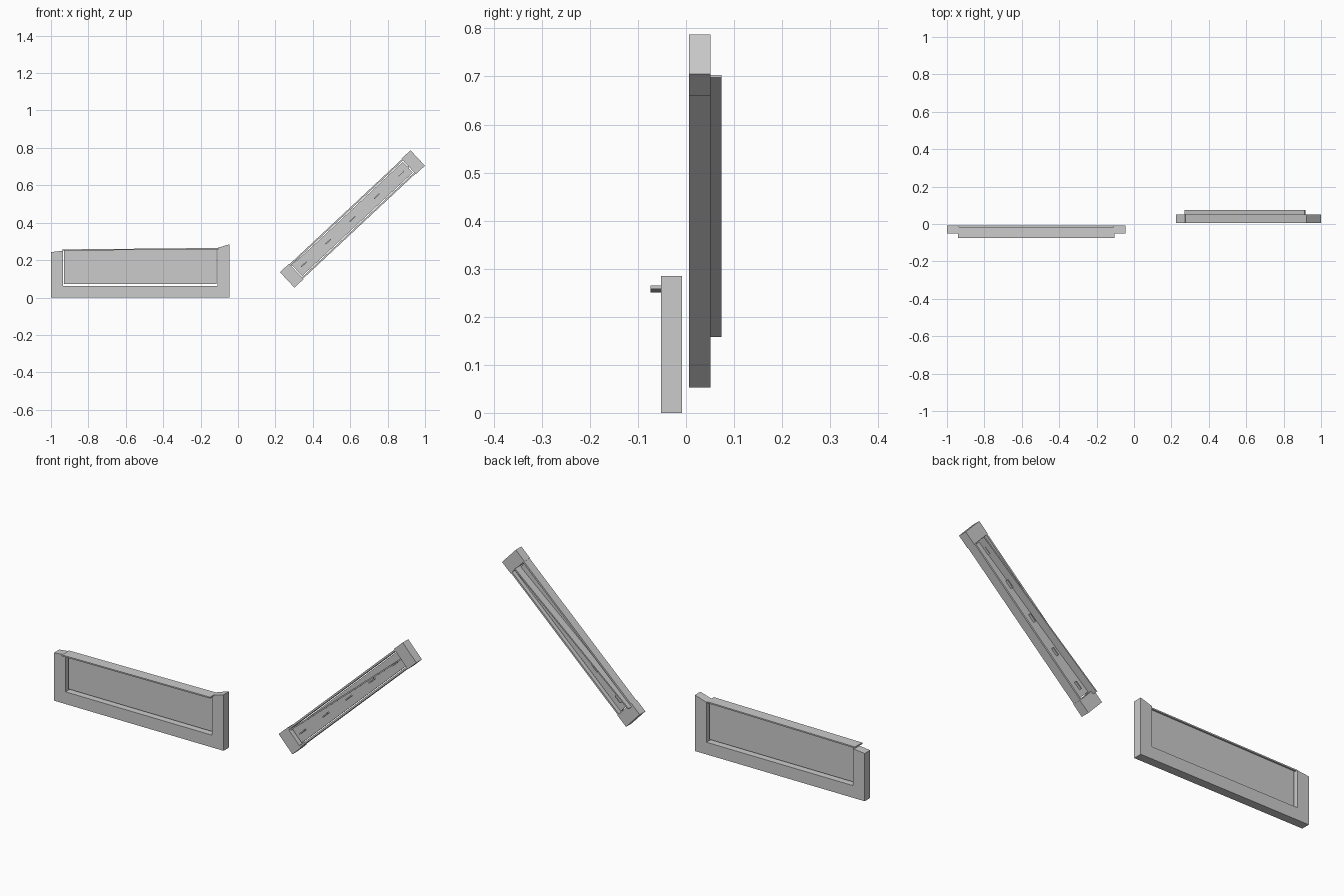
import bpy, bmesh, math

if "Cube" in bpy.data.objects:
    bpy.data.objects.remove(bpy.data.objects["Cube"])

grey = bpy.data.materials.new("plain_grey")
grey.diffuse_color = (0.6, 0.6, 0.6, 1)
grey.use_nodes = True
grey.node_tree.nodes["Principled BSDF"].inputs["Base Color"].default_value = grey.diffuse_color


def prism(name, profile, y0, y1, place=lambda a, b: (a, b)):
    """Extrude a 2D profile (drawn in the front plane) from y0 to y1."""
    bm = bmesh.new()
    pts = [place(a, b) for a, b in profile]
    front = [bm.verts.new((x, y0, z)) for x, z in pts]
    back = [bm.verts.new((x, y1, z)) for x, z in pts]
    n = len(pts)
    bm.faces.new(front)
    bm.faces.new(back[::-1])
    for i in range(n):
        j = (i + 1) % n
        bm.faces.new((front[j], front[i], back[i], back[j]))
    bmesh.ops.recalc_face_normals(bm, faces=bm.faces)
    me = bpy.data.meshes.new(name)
    bm.to_mesh(me)
    bm.free()
    me.materials.append(grey)
    ob = bpy.data.objects.new(name, me)
    bpy.context.collection.objects.link(ob)
    return ob


def rect(a0, a1, b0, b1):
    return [(a0, b0), (a1, b0), (a1, b1), (a0, b1)]


# Upright framed panel: posts with sloping tops, bottom rail, inset sheet, cap
Y0, Y1 = -0.052, -0.008
prism("left_post", [(-1, 0), (-0.935, 0), (-0.935, 0.25), (-1, 0.243)], Y0, Y1)
prism("right_post", [(-0.11, 0), (-0.045, 0), (-0.045, 0.285), (-0.11, 0.265)], Y0, Y1)
prism("bottom_rail", rect(-0.935, -0.11, 0, 0.062), Y0, Y1)
prism("panel_sheet", [(-0.93, 0.072), (-0.116, 0.072), (-0.116, 0.258), (-0.93, 0.251)],
      -0.036, -0.024)
prism("top_cap", [(-0.94, 0.25), (-0.105, 0.258), (-0.105, 0.265), (-0.94, 0.257)],
      -0.074, -0.016)

# Leaning framed panel, drawn in local (along, across) axes
ANG = math.radians(43.05)
C, S = math.cos(ANG), math.sin(ANG)


def lean(u, v):
    return 0.612 + u * C - v * S, 0.42 + u * S + v * C


Y0, Y1 = 0.006, 0.051
for side, name in ((-1, "lower"), (1, "upper")):
    prism(name + "_end_block", rect(side * 0.4775, side * 0.411, -0.0565, 0.0565), Y0, Y1, lean)
    prism(name + "_side_rail", rect(-0.411, 0.411, side * 0.044, side * 0.053), Y0, Y1, lean)
prism("leaning_sheet", rect(-0.405, 0.405, -0.039, 0.039), 0.023, 0.035, lean)

# Thin cleats along the middle
for i in range(-2, 3):
    u = i * 0.178
    prism("cleat", rect(u - 0.02, u + 0.02, -0.003, 0.003), 0.010, 0.047, lean)

# Slightly skewed strip projecting at the back
prism("back_strip", [(-0.425, 0.038), (0.412, -0.004), (0.412, 0.003), (-0.425, 0.045)],
      0.016, 0.074, lean)
